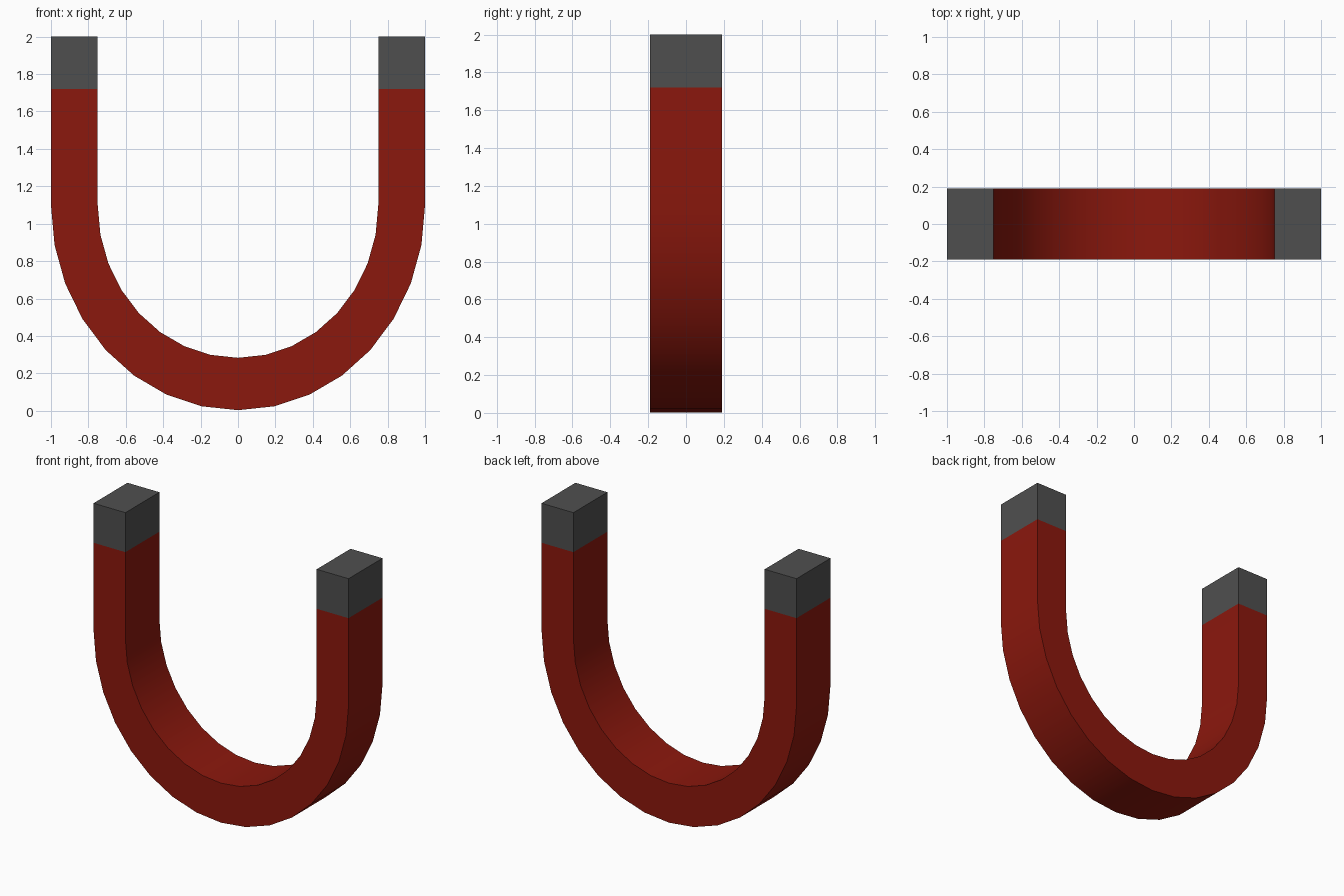
import bpy, bmesh
from math import sin, cos, pi, radians

if "Cube" in bpy.data.objects:
    bpy.data.objects.remove(bpy.data.objects["Cube"])

HALF_DEPTH = 0.19
SPRING = 1.10      # height where straight legs meet the bend
TIP, TOP = 1.72, 2.0
OUTER = (1.0, 1.097)   # x and z radii of the outer curve
INNER = (0.75, 0.817)  # x and z radii of the inner curve
SEGMENTS = 16


def material(name, colour):
    mat = bpy.data.materials.new(name)
    mat.diffuse_color = (*colour, 1)
    mat.use_nodes = True
    mat.node_tree.nodes["Principled BSDF"].inputs["Base Color"].default_value = mat.diffuse_color
    return mat


# Stations along the U: (outer x, outer z, inner x, inner z)
bend = []
for i in range(SEGMENTS + 1):
    a = pi * i / SEGMENTS
    c, s = cos(a), sin(a)
    bend.append((-OUTER[0] * c, SPRING - OUTER[1] * s,
                 -INNER[0] * c, SPRING - INNER[1] * s))


def leg(side, heights):
    return [(side * OUTER[0], z, side * INNER[0], z) for z in heights]


stations = leg(-1, (TOP, TIP)) + bend + leg(1, (TIP, TOP))

# Sweep the rectangular section along the U, dark tips at both ends
bm = bmesh.new()
rings = [[bm.verts.new(p) for p in ((ox, -HALF_DEPTH, oz), (ox, HALF_DEPTH, oz),
                                    (ix, HALF_DEPTH, iz), (ix, -HALF_DEPTH, iz))]
         for ox, oz, ix, iz in stations]
last = len(rings) - 2
for i, (r, q) in enumerate(zip(rings, rings[1:])):
    for k in range(4):
        j = (k + 1) % 4
        face = bm.faces.new((r[k], r[j], q[j], q[k]))
        face.material_index = 1 if i in (0, last) else 0
for ring in (rings[0], rings[-1]):
    bm.faces.new(ring).material_index = 1
bmesh.ops.recalc_face_normals(bm, faces=bm.faces[:])

mesh = bpy.data.meshes.new("horseshoe_magnet")
bm.to_mesh(mesh)
bm.free()
mesh.materials.append(material("red_paint", (0.26, 0.009, 0.004)))
mesh.materials.append(material("dark_metal", (0.078, 0.078, 0.078)))
magnet = bpy.data.objects.new("horseshoe_magnet", mesh)
bpy.context.collection.objects.link(magnet)

# Smooth around the bend, crisp along the edges
bpy.context.view_layer.objects.active = magnet
magnet.select_set(True)
bpy.ops.object.shade_smooth_by_angle(angle=radians(30))
